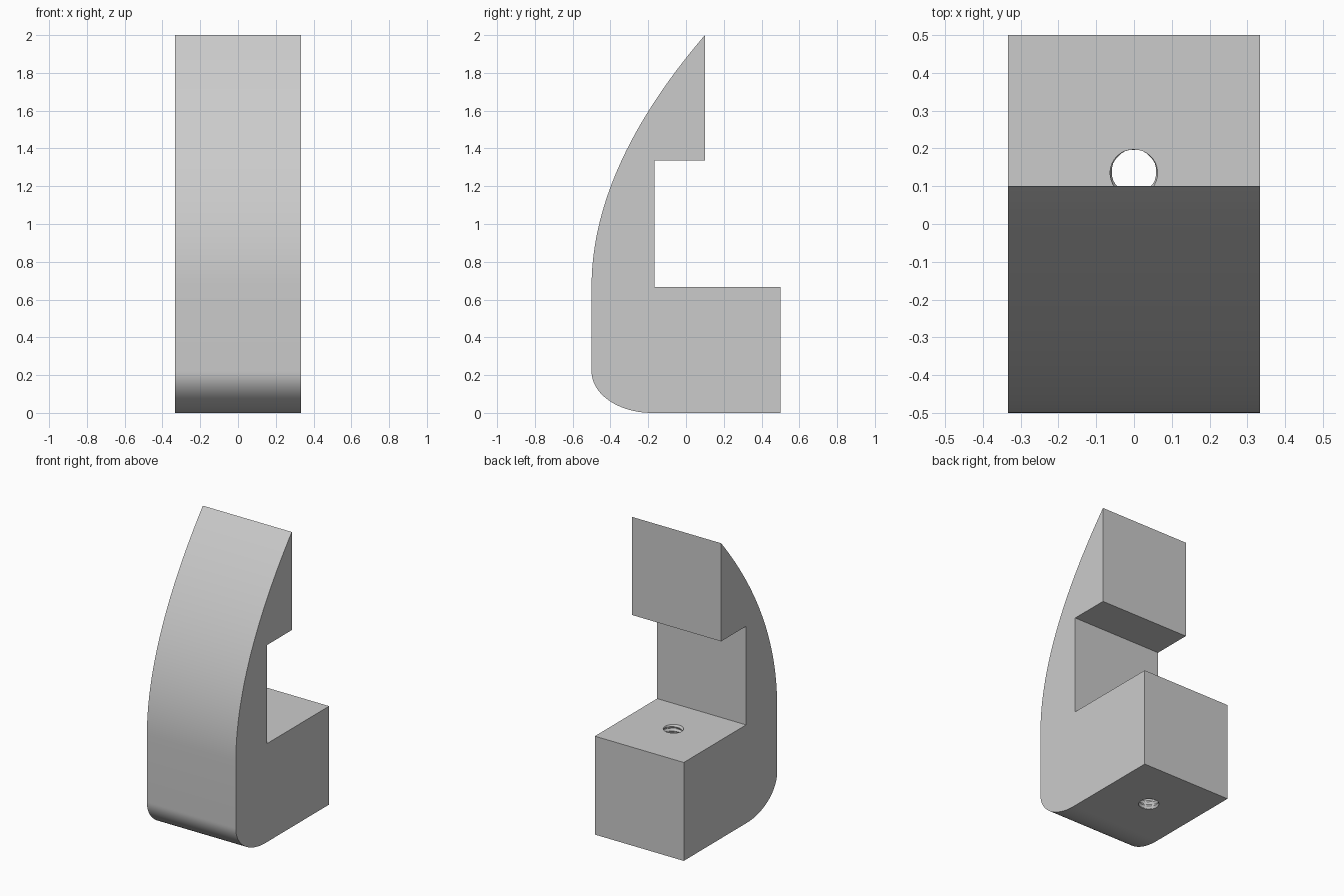
import bpy, bmesh, math

if "Cube" in bpy.data.objects:
    bpy.data.objects.remove(bpy.data.objects["Cube"])

HALF_W = 1 / 3
gray = bpy.data.materials.new("light gray")
gray.diffuse_color = (0.6, 0.6, 0.6, 1)
gray.use_nodes = True
gray.node_tree.nodes["Principled BSDF"].inputs["Base Color"].default_value = gray.diffuse_color


def make_object(name, bm):
    bmesh.ops.recalc_face_normals(bm, faces=bm.faces)
    mesh = bpy.data.meshes.new(name)
    bm.to_mesh(mesh)
    bm.free()
    mesh.materials.append(gray)
    obj = bpy.data.objects.new(name, mesh)
    bpy.context.collection.objects.link(obj)
    return obj


# Side profile (y, z): base, notch, upper jaw
profile = [(0.5, 0), (0.5, 0.667), (-0.167, 0.667), (-0.167, 1.335),
           (0.1, 1.335), (0.1, 2.0)]

# Swept front: quadratic curve from the tip down to the vertical face
STEPS = 40
for i in range(1, STEPS + 1):
    t = 1 - i / STEPS
    profile.append((-0.5 + 0.6 * t * t,
                    0.667 * (1 - t) ** 2 + 2 * 1.3 * t * (1 - t) + 2 * t * t))

# Rounded lower front corner
for i in range(25):
    a = math.pi + i / 24 * math.pi / 2
    profile.append((-0.18 + 0.32 * math.cos(a), 0.22 + 0.22 * math.sin(a)))
profile[-1] = (-0.18, 0.0)

bm = bmesh.new()
face = bm.faces.new([bm.verts.new((-HALF_W, y, z)) for y, z in profile])
ext = bmesh.ops.extrude_face_region(bm, geom=[face])
bmesh.ops.translate(bm, vec=(2 * HALF_W, 0, 0),
                    verts=[g for g in ext["geom"] if isinstance(g, bmesh.types.BMVert)])
body = make_object("clamp_body", bm)

# Threaded hole cutter: cylinder whose radius follows a helical ridge
SEGS, PITCH, PER_TURN = 32, 0.03, 8
bm = bmesh.new()
rings = []
for r in range(int(0.76 / PITCH * PER_TURN)):
    z = -0.0413 + r * PITCH / PER_TURN
    ring = []
    for s in range(SEGS):
        phase = (z / PITCH - s / SEGS) % 1
        rad = 0.0585 + 0.009 * (1 - abs(2 * phase - 1))
        a = 2 * math.pi * s / SEGS
        ring.append(bm.verts.new((rad * math.cos(a), 0.138 + rad * math.sin(a), z)))
    rings.append(ring)
for lo, hi in zip(rings, rings[1:]):
    for s in range(SEGS):
        n = (s + 1) % SEGS
        bm.faces.new((lo[s], lo[n], hi[n], hi[s]))
bm.faces.new(rings[0])
bm.faces.new(rings[-1])
cutter = make_object("thread_cutter", bm)
cutter.hide_render = True

# Cut the thread through the base
mod = body.modifiers.new("threaded hole", "BOOLEAN")
mod.operation = "DIFFERENCE"
mod.solver = "EXACT"
mod.object = cutter
bpy.context.view_layer.objects.active = body
body.select_set(True)
bpy.ops.object.modifier_apply(modifier=mod.name)
bpy.data.objects.remove(cutter)

bpy.ops.object.shade_smooth_by_angle(angle=math.radians(30))
